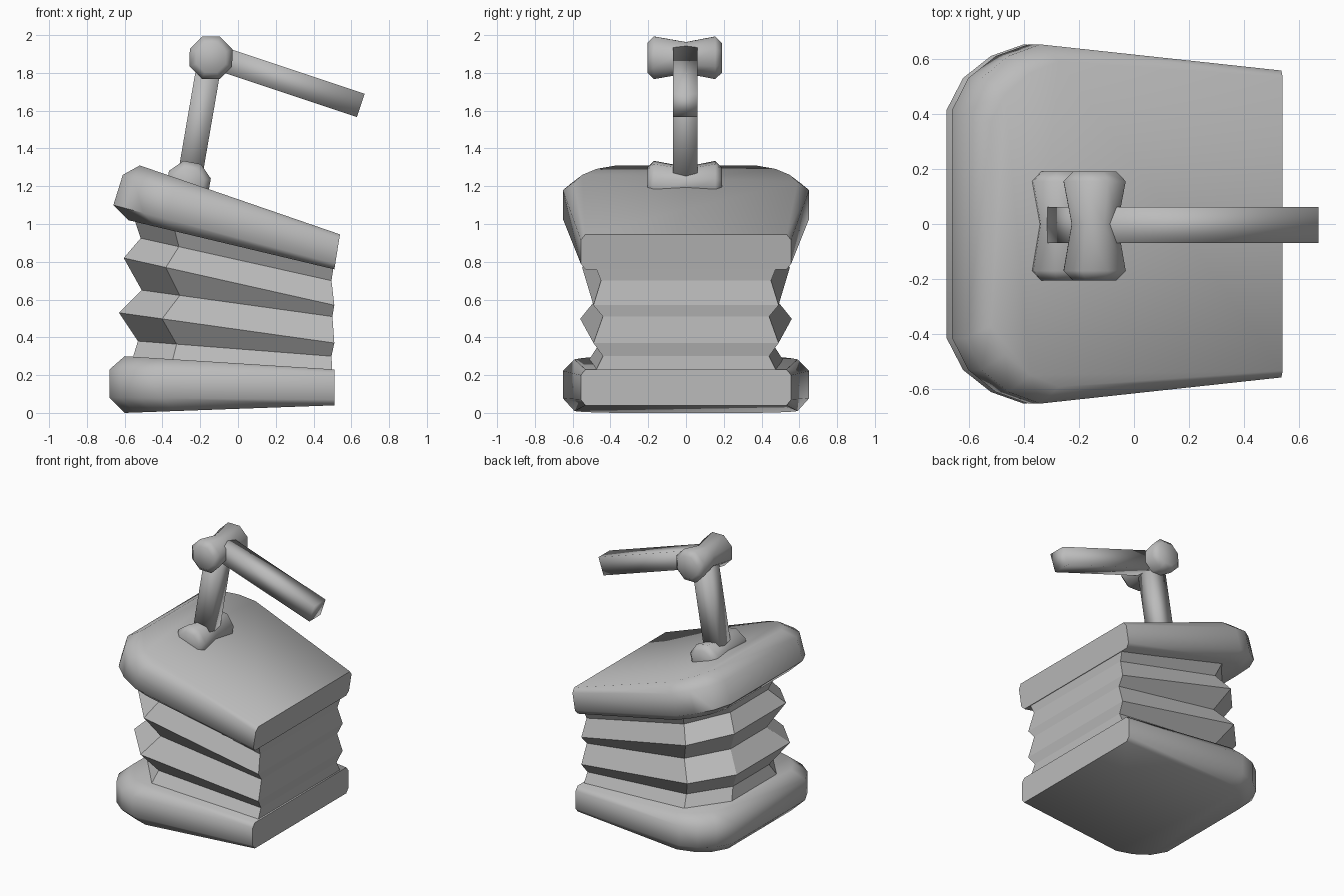
import bpy, bmesh, math
from mathutils import Vector

cube = bpy.data.objects.get("Cube")
if cube:
    bpy.data.objects.remove(cube, do_unlink=True)

grey = bpy.data.materials.new("plain_grey")
grey.use_nodes = True
GREY = (0.5, 0.5, 0.5, 1)
grey.diffuse_color = GREY
grey.node_tree.nodes["Principled BSDF"].inputs["Base Color"].default_value = GREY


def loft(name, rings, smooth=None):
    """Skin a stack of closed rings, cap both ends."""
    bm = bmesh.new()
    loops = [[bm.verts.new(p) for p in r] for r in rings]
    n = len(loops[0])
    for a, b in zip(loops, loops[1:]):
        for i in range(n):
            j = (i + 1) % n
            bm.faces.new((a[i], a[j], b[j], b[i]))
    bm.faces.new(loops[0][::-1])
    bm.faces.new(loops[-1])
    bmesh.ops.recalc_face_normals(bm, faces=bm.faces[:])
    mesh = bpy.data.meshes.new(name)
    bm.to_mesh(mesh)
    bm.free()
    mesh.materials.append(grey)
    ob = bpy.data.objects.new(name, mesh)
    bpy.context.collection.objects.link(ob)
    if smooth:
        bpy.ops.object.select_all(action='DESELECT')
        ob.select_set(True)
        bpy.context.view_layer.objects.active = ob
        bpy.ops.object.shade_smooth_by_angle(angle=math.radians(smooth))
    return ob


def mirrored(half):
    return half + [Vector((p[0], -p[1], p[2])) for p in reversed(half)]


# Wedge boards: rounded at -x, cut straight at +x
PLAN = [(0, .415), (.05, .53), (.135, .61), (.235, .652), (1, .557)]


def board(name, layers):
    rings = []
    for xl, zl, xr, zr, inset in layers:
        a, b = Vector((xl, 0, zl)), Vector((xr, 0, zr))
        rings.append(mirrored([
            a.lerp(b, t) + Vector((0, y * (1 - inset * (1 - .6 * t)), 0))
            for t, y in PLAN]))
    return loft(name, rings, 60)


board("base_board", [(-.60, 0, .51, .04, .11), (-.68, .08, .51, .07, 0),
                     (-.68, .23, .51, .20, 0), (-.60, .30, .51, .23, .11)])
board("top_board", [(-.58, 1.02, .51, .76, .11), (-.66, 1.10, .515, .79, 0),
                    (-.61, 1.26, .535, .915, 0), (-.52, 1.31, .54, .945, .11)])

# Folded bellows: left x, left z, right x, right z, side width, end width
FOLDS = [(-.57, .25, .50, .20, .54, .49), (-.53, .38, .495, .30, .46, .44),
         (-.63, .53, .51, .37, .56, .49), (-.51, .65, .50, .51, .46, .44),
         (-.605, .82, .51, .57, .55, .49), (-.515, .925, .495, .70, .47, .45),
         (-.56, 1.06, .51, .80, .54, .49)]
rings = []
for xl, zl, xr, zr, ys, ye in FOLDS:
    a, b = Vector((xl, 0, zl)), Vector((xr, 0, zr))
    rings.append(mirrored([a + Vector((0, ys - .25, 0)),
                           a.lerp(b, .2) + Vector((0, ys, 0)),
                           b + Vector((0, ye, 0))]))
loft("bellows", rings)


# Waisted hubs lying along y
def hub(name, x, z, turn):
    profile = [(-.205, .085), (-.17, .122), (0, .09), (.155, .122), (.19, .085)]
    loft(name, [[(x + r * math.cos(turn + k * math.tau / 8), y,
                  z + r * math.sin(turn + k * math.tau / 8)) for k in range(8)]
                for y, r in profile], 60)


hub("lower_hub", -.263, 1.215, math.radians(12))
hub("upper_hub", -.143, 1.88, math.radians(22))


# Square bars in the xz plane
def bar(name, start, end, half=.065):
    a, b = Vector(start), Vector(end)
    d = (b - a).normalized()
    side, across = Vector((0, half, 0)), Vector((-d.z, 0, d.x)) * half
    loft(name, [[c + Vector((0, -.004, 0)) + side * s + across * t
                 for s, t in ((1, 1), (-1, 1), (-1, -1), (1, -1))]
                for c in (a, b)], 95)


bar("handle_post", (-.262, 0, 1.21), (-.15, 0, 1.86))
bar("handle_arm", (-.13, 0, 1.888), (.65, 0, 1.628))
